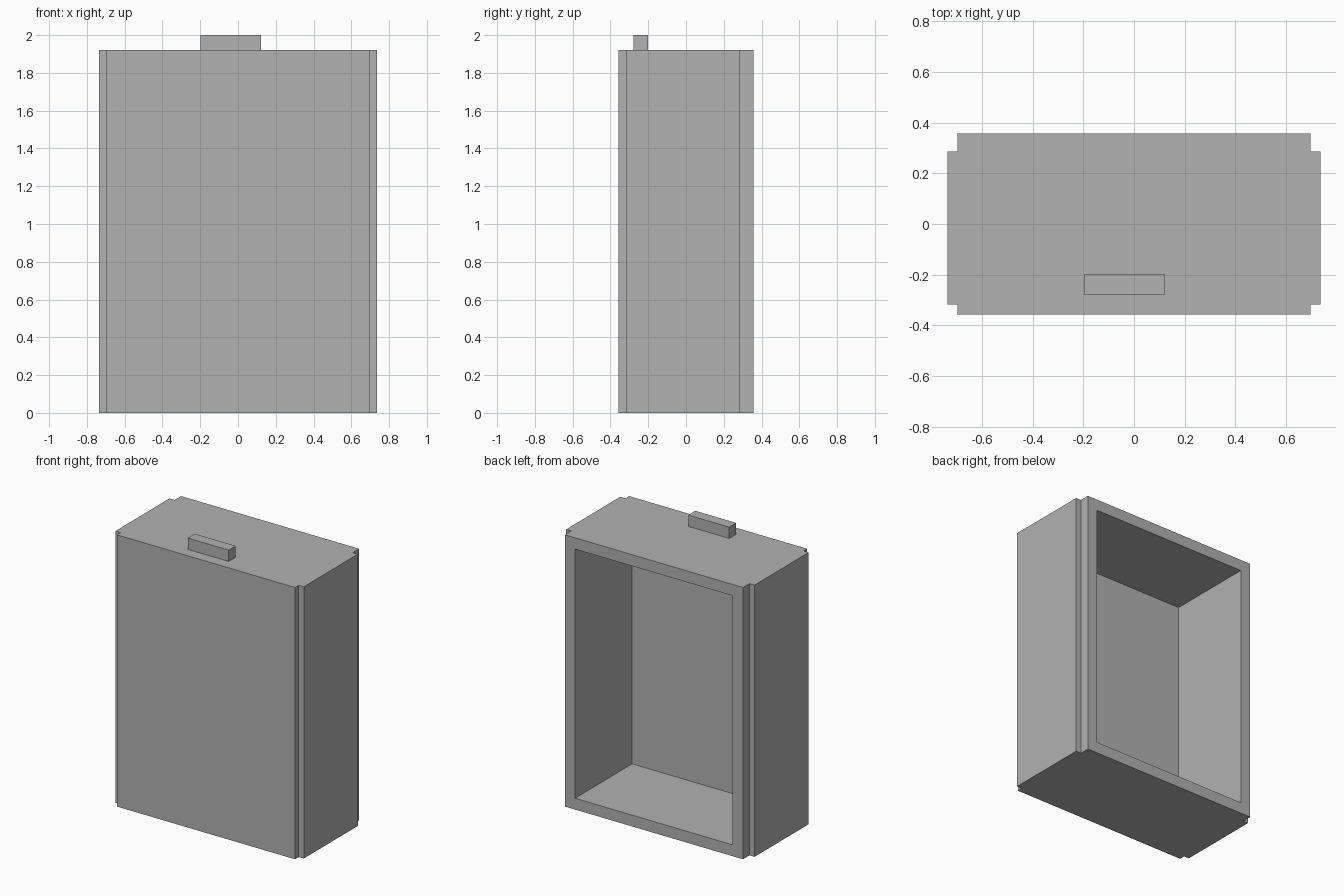
import bpy, bmesh
from mathutils import Vector

cube = bpy.data.objects.get("Cube")
if cube:
    bpy.data.objects.remove(cube, do_unlink=True)

grey = bpy.data.materials.new("plain grey")
grey.use_nodes = True
colour = (0.445, 0.445, 0.445, 1)
grey.diffuse_color = colour
grey.node_tree.nodes["Principled BSDF"].inputs["Base Color"].default_value = colour

HEIGHT, WALL = 1.92, 0.08


def finish(bm, name):
    bmesh.ops.recalc_face_normals(bm, faces=bm.faces)
    mesh = bpy.data.meshes.new(name)
    bm.to_mesh(mesh)
    bm.free()
    mesh.materials.append(grey)
    obj = bpy.data.objects.new(name, mesh)
    bpy.context.collection.objects.link(obj)
    return obj


def extrude_profile(points, bottom, top):
    bm = bmesh.new()
    base = bm.faces.new([bm.verts.new((x, y, bottom)) for x, y in points])
    result = bmesh.ops.extrude_face_region(bm, geom=[base], use_keep_orig=True)
    verts = [v for v in result["geom"] if isinstance(v, bmesh.types.BMVert)]
    bmesh.ops.translate(bm, verts=verts, vec=(0, 0, top - bottom))
    bmesh.ops.recalc_face_normals(bm, faces=bm.faces)
    return bm


# Cabinet: footprint with a notch at each corner, mirrored across x
side, inner, depth = 0.736, 0.696, 0.358
half = [(inner, -depth), (inner, -0.317), (side, -0.317),
        (side, 0.286), (inner, 0.286), (inner, depth)]
footprint = half + [(-x, y) for x, y in reversed(half)]
bm = extrude_profile(footprint, 0, HEIGHT)

# Cavity: inset the back face and push it towards the front wall
back = max(bm.faces, key=lambda f: f.calc_center_median().y)
bmesh.ops.inset_region(bm, faces=[back], thickness=WALL, use_even_offset=True)
pushed = bmesh.ops.extrude_discrete_faces(bm, faces=[back])["faces"][0]
bmesh.ops.translate(bm, verts=pushed.verts, vec=Vector((0, WALL - 2 * depth, 0)))
finish(bm, "cabinet_shell")

# Small block on the top, near the front
block = [(-0.198, -0.278), (0.122, -0.278), (0.122, -0.2), (-0.198, -0.2)]
finish(extrude_profile(block, HEIGHT, 2), "top_block")
